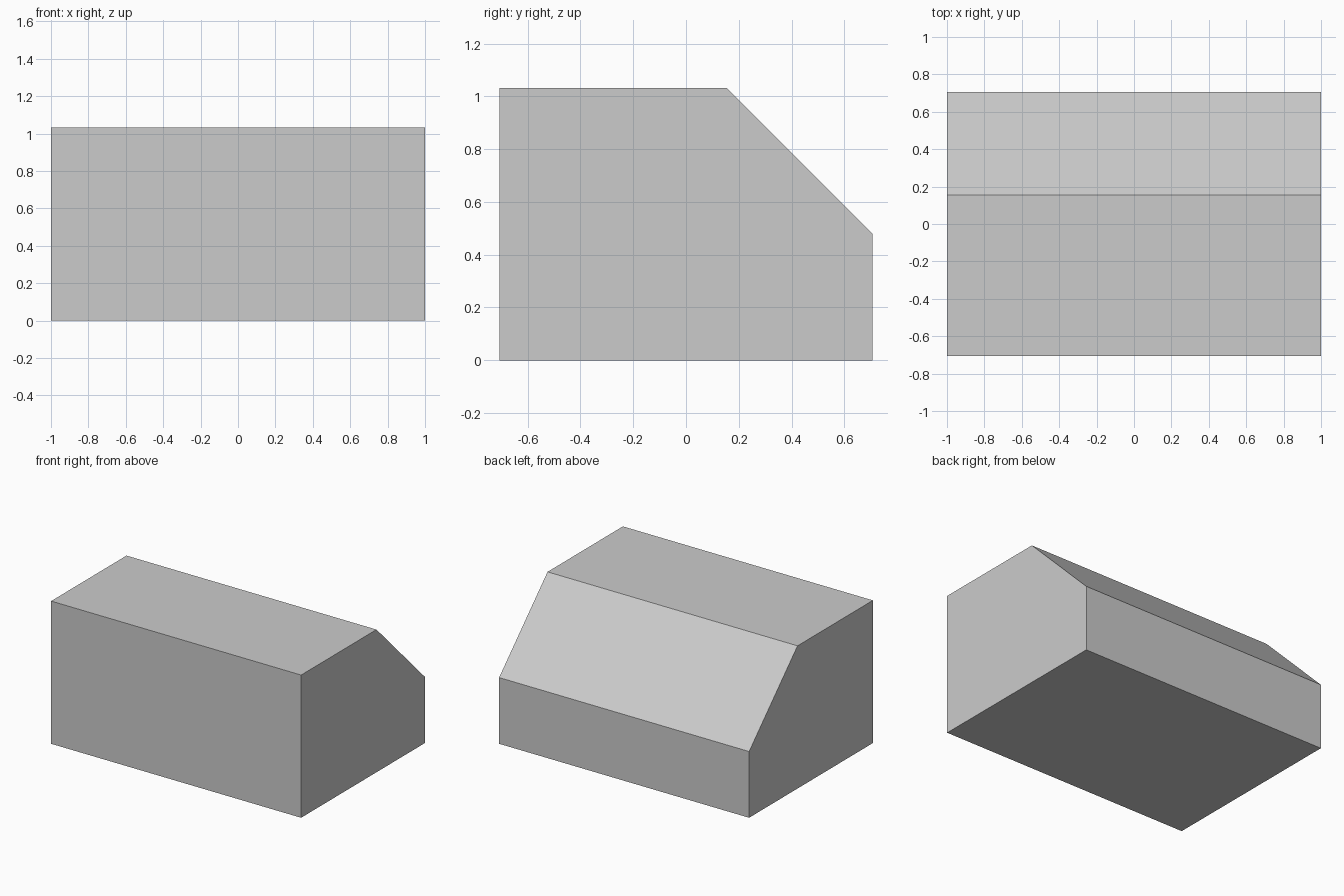
import bpy, bmesh
from mathutils import Vector

if "Cube" in bpy.data.objects:
    bpy.data.objects.remove(bpy.data.objects["Cube"])

# Side profile (y, z): box with a 45 degree slope at the upper back
profile = [(-0.707, 0), (0.707, 0), (0.707, 0.479), (0.154, 1.032), (-0.707, 1.032)]

# Extrude the profile along x
bm = bmesh.new()
side = bm.faces.new([bm.verts.new((-1, y, z)) for y, z in profile])
result = bmesh.ops.extrude_face_region(bm, geom=[side], use_keep_orig=True)
verts = [g for g in result["geom"] if isinstance(g, bmesh.types.BMVert)]
bmesh.ops.translate(bm, verts=verts, vec=Vector((2, 0, 0)))
bmesh.ops.recalc_face_normals(bm, faces=bm.faces)

mesh = bpy.data.meshes.new("sloped_block")
bm.to_mesh(mesh)
bm.free()
bpy.context.collection.objects.link(bpy.data.objects.new("sloped_block", mesh))
